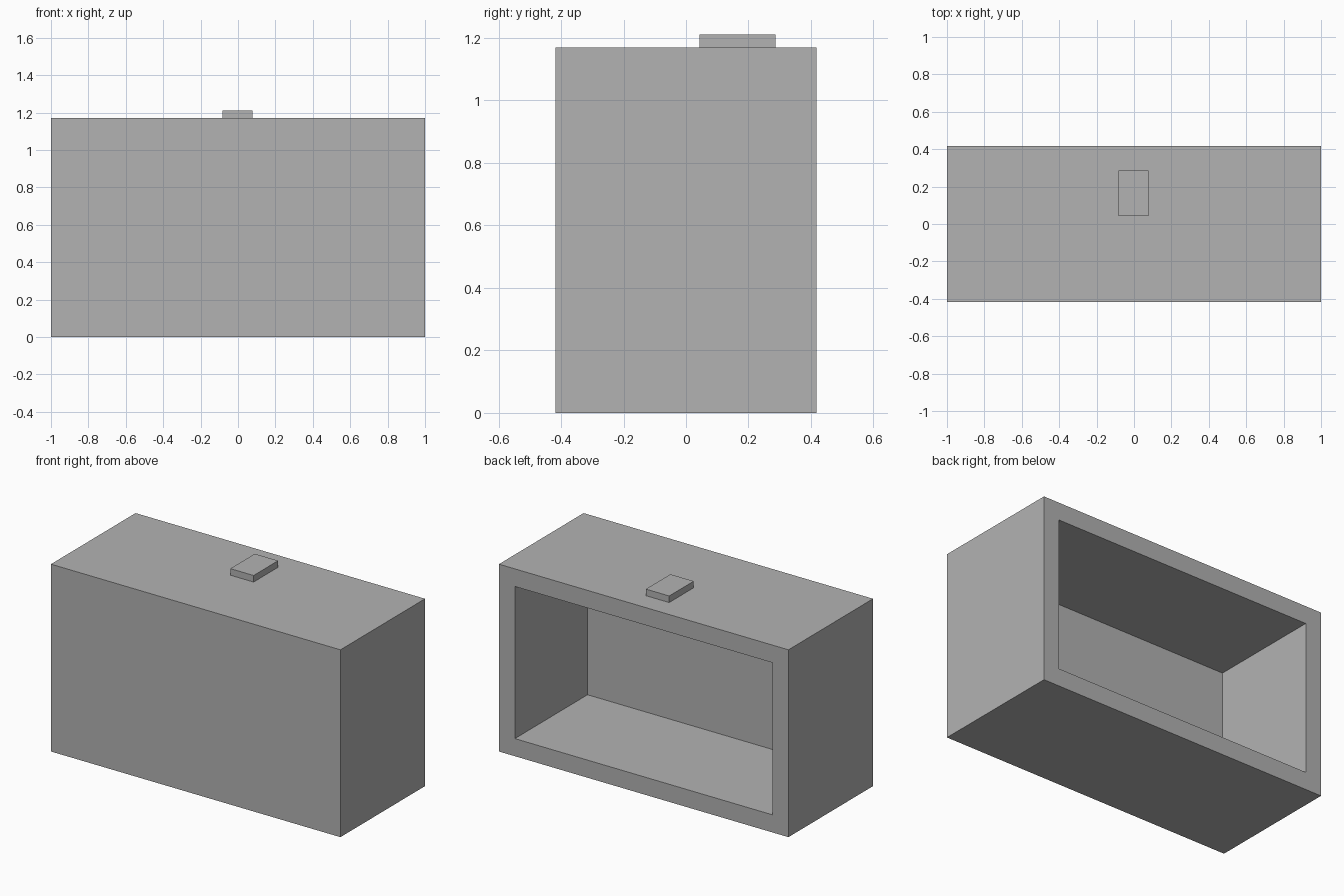
import bpy
import bmesh
from mathutils import Vector

cube = bpy.data.objects.get("Cube")
if cube:
    bpy.data.objects.remove(cube, do_unlink=True)

# Single plain grey
grey = bpy.data.materials.new("plain_grey")
grey.use_nodes = True
colour = (0.448, 0.448, 0.448, 1)
grey.diffuse_color = colour
grey.node_tree.nodes["Principled BSDF"].inputs["Base Color"].default_value = colour

WIDTH, DEPTH, HEIGHT = 2.0, 0.835, 1.17
FRAME = 0.11        # rim around the open back
CAVITY = 0.717      # depth of the hollow


def box_mesh(low, high):
    """Axis-aligned box between two corners."""
    low, high = Vector(low), Vector(high)
    bm = bmesh.new()
    bmesh.ops.create_cube(bm, size=1)
    bmesh.ops.scale(bm, vec=high - low, verts=bm.verts)
    bmesh.ops.translate(bm, vec=(low + high) / 2, verts=bm.verts)
    return bm


def add_object(name, bm):
    mesh = bpy.data.meshes.new(name)
    bm.to_mesh(mesh)
    bm.free()
    mesh.materials.append(grey)
    obj = bpy.data.objects.new(name, mesh)
    bpy.context.collection.objects.link(obj)
    return obj


# Cabinet: inset the back face, then push it inwards to hollow the box
bm = box_mesh((-WIDTH / 2, -DEPTH / 2, 0), (WIDTH / 2, DEPTH / 2, HEIGHT))
bm.normal_update()
back = max(bm.faces, key=lambda f: f.normal.y)
bmesh.ops.inset_region(bm, faces=[back], thickness=FRAME, use_even_offset=True)
walls = bmesh.ops.extrude_discrete_faces(bm, faces=[back])
bmesh.ops.translate(bm, vec=(0, -CAVITY, 0), verts=walls["faces"][0].verts)
bmesh.ops.recalc_face_normals(bm, faces=bm.faces)
add_object("cabinet", bm)

# Small block on the top, slightly towards the back
add_object("top_block", box_mesh((-0.084, 0.044, HEIGHT), (0.077, 0.286, 1.211)))
